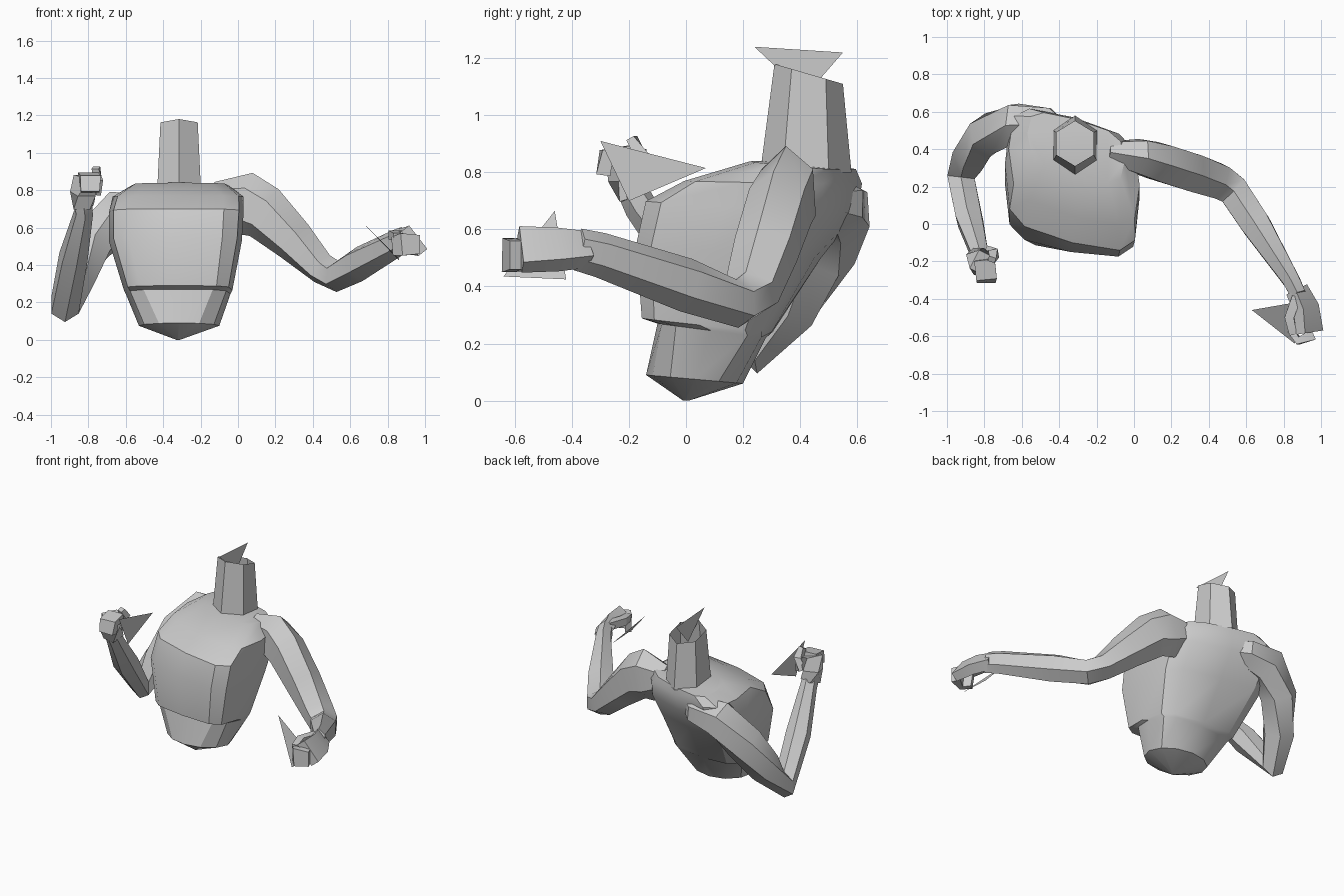
import bpy
import bmesh
from math import cos, sin, pi, radians, sqrt
from mathutils import Vector

cube = bpy.data.objects.get("Cube")
if cube:
    bpy.data.objects.remove(cube, do_unlink=True)

# One plain grey for the whole figure
grey = bpy.data.materials.new("clay grey")
grey.use_nodes = True
colour = (.6, .6, .6, 1)
grey.diffuse_color = colour
for node in grey.node_tree.nodes:
    if node.type == 'BSDF_PRINCIPLED':
        node.inputs["Base Color"].default_value = colour


def finish(name, bm, angle=32):
    """Turn a bmesh into a shaded object."""
    bmesh.ops.recalc_face_normals(bm, faces=bm.faces[:])
    mesh = bpy.data.meshes.new(name)
    bm.to_mesh(mesh)
    bm.free()
    mesh.materials.append(grey)
    obj = bpy.data.objects.new(name, mesh)
    bpy.context.collection.objects.link(obj)
    bpy.ops.object.select_all(action='DESELECT')
    obj.select_set(True)
    bpy.context.view_layer.objects.active = obj
    bpy.ops.object.shade_smooth_by_angle(angle=radians(angle))
    return obj


def loft(name, rings, capped=True):
    """Skin a list of point rings."""
    bm = bmesh.new()
    loops = [[bm.verts.new(point) for point in ring] for ring in rings]
    for low, high in zip(loops, loops[1:]):
        for i in range(len(low)):
            j = (i + 1) % len(low)
            bm.faces.new((low[i], low[j], high[j], high[i]))
    if capped:
        bm.faces.new(loops[0][::-1])
        bm.faces.new(loops[-1])
    return finish(name, bm)


def section(left, right, front, back, z_front, z_back, shear, power, sides):
    """Cross-section, boxy to diamond, that may tilt back and twist sideways."""
    ring = []
    half = (right - left) / 2
    for i in range(sides):
        a = 2 * pi * i / sides + pi / 2
        c, s = cos(a), sin(a)
        u = abs(c) ** power * (1 if c > 0 else -1)
        v = abs(s) ** power * (1 if s > 0 else -1)
        x = (left + right) / 2 + u * half
        y = (front + back) / 2 + v * (back - front) / 2 - shear * u * half
        z = (z_front + z_back) / 2 + v * (z_back - z_front) / 2
        ring.append((x, y, z))
    return ring


def limb(name, stations, sides=6, roll=0):
    """Sweep a polygon along stations of x, y, z, half width, half height."""
    centres = [Vector(s[:3]) for s in stations]
    rings = []
    for i, centre in enumerate(centres):
        after = (centres[min(i + 1, len(centres) - 1)] - centre).normalized()
        before = (centre - centres[max(i - 1, 0)]).normalized()
        along = (after + before).normalized()
        flat = along.cross(Vector((0, 0, 1))).normalized()
        upright = flat.cross(along)
        turn = radians(roll)
        side = flat * cos(turn) + upright * sin(turn)
        rise = upright * cos(turn) - flat * sin(turn)
        width, height = stations[i][3:]
        grow = sqrt(2) if sides == 4 else 1.06
        ring = []
        for k in range(sides):
            a = 2 * pi * (k + .5) / sides
            ring.append(centre + side * cos(a) * width * grow
                        + rise * sin(a) * height * grow)
        rings.append(ring)
    return loft(name, rings)


def plate(name, *corners):
    """Thin flat triangle."""
    bm = bmesh.new()
    bm.faces.new([bm.verts.new(c) for c in corners])
    return finish(name, bm)


# Torso: pelvis stump, waist, overhanging chest, shoulders
torso_rows = [
    (-.33, -.31, -.01, .01, 0, 0, 0, 1),
    (-.53, -.1, -.14, .2, .09, .06, 0, 1),
    (-.6, -.04, -.1, .28, .27, .22, 0, .6),
    (-.61, -.03, -.15, .3, .29, .24, .1, .5),
    (-.69, .02, -.15, .45, .55, .5, .18, .5),
    (-.69, .03, -.1, .56, .7, .66, .25, .5),
    (-.67, .03, .04, .57, .77, .76, .28, .55),
    (-.57, -.05, .26, .56, .84, .81, .28, .6),
]
loft("torso", [section(*row, sides=12) for row in torso_rows])

# Neck: open six-sided tube
neck_rows = [
    (-.45, -.18, .26, .58, .8, .8, 0, 1),
    (-.43, -.2, .31, .55, 1.18, 1.11, 0, 1),
]
loft("neck", [section(*row, sides=6) for row in neck_rows], capped=False)

# Left arm, stretched out with the forearm forward
limb("left_arm", [
    (-.14, .385, .76, .06, .08),
    (.03, .36, .73, .1, .16),
    (.14, .33, .68, .11, .14),
    (.3, .28, .53, .11, .11),
    (.45, .23, .38, .1, .08),
    (.53, .18, .34, .09, .08),
    (.65, 0, .405, .085, .09),
    (.84, -.3, .51, .05, .075),
    (.88, -.38, .53, .045, .07),
])

# Left hand, loosely curled with the knuckles leaning outward
limb("left_palm", [
    (.87, -.35, .53, .035, .055),
    (.92, -.45, .53, .035, .07),
    (.94, -.58, .53, .03, .08),
], sides=4, roll=-38)
limb("left_fingers", [
    (.96, -.59, .51, .03, .05),
    (.88, -.625, .51, .02, .06),
    (.84, -.57, .5, .02, .05),
], sides=4)
limb("left_thumb", [
    (.87, -.39, .56, .025, .025),
    (.83, -.5, .56, .025, .025),
    (.85, -.59, .55, .02, .02),
], sides=4)

# Right arm, elbow dropped back and forearm raised
limb("right_arm", [
    (-.34, .47, .7, .04, .05),
    (-.47, .53, .69, .1, .09),
    (-.63, .535, .67, .115, .125),
    (-.78, .48, .52, .11, .12),
    (-.87, .37, .33, .1, .1),
    (-.925, .25, .185, .08, .085),
    (-.88, .03, .44, .075, .08),
    (-.825, -.16, .68, .05, .055),
    (-.825, -.19, .74, .05, .05),
])

# Right hand, raised fist
limb("right_palm", [
    (-.825, -.18, .71, .045, .045),
    (-.83, -.2, .78, .05, .06),
    (-.81, -.21, .87, .055, .05),
], sides=4)
limb("right_fingers", [
    (-.8, -.19, .87, .055, .025),
    (-.79, -.28, .86, .055, .025),
    (-.79, -.29, .79, .05, .025),
], sides=4)
limb("right_thumb", [
    (-.77, -.15, .78, .025, .03),
    (-.75, -.16, .86, .025, .025),
    (-.76, -.19, .92, .02, .015),
], sides=4)

# Flat triangular attachment tabs
plate("neck_tab", (-.31, .24, 1.24), (-.31, .55, 1.22), (-.31, .42, 1.07))
plate("right_hand_tab", (-.7, -.3, .91), (-.7, .07, .815), (-.7, -.2, .7))
plate("left_hand_tab", (.63, -.46, .665), (.86, -.64, .435), (.86, -.42, .425))
